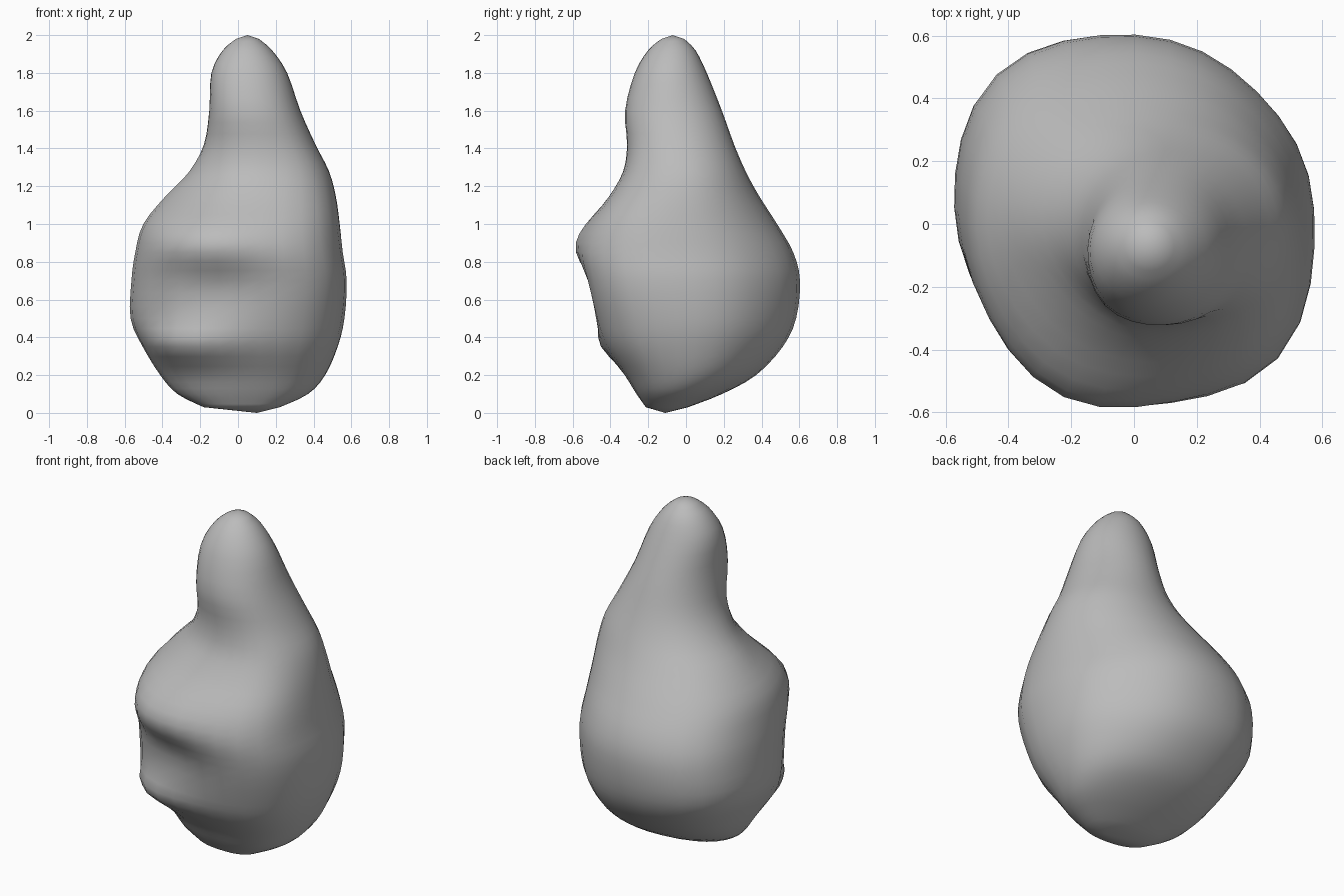
import bpy, bmesh, math

old = bpy.data.objects.get("Cube")
if old:
    bpy.data.objects.remove(old, do_unlink=True)

SIDES = 32
STEPS = 3  # rings added between profile heights

# Side profiles of the pear shape: height, right, left, front, back extents
PROFILE = [
    (.03, .22, -.18, -.21, .01),
    (.1, .37, -.32, -.26, .19),
    (.2, .46, -.41, -.32, .37),
    (.35, .525, -.50, -.42, .51),
    (.5, .56, -.565, -.47, .58),
    (.7, .57, -.56, -.52, .6),
    (.85, .55, -.54, -.54, .565),
    (1, .535, -.5, -.5, .48),
    (1.15, .515, -.39, -.4, .385),
    (1.28, .48, -.26, -.33, .315),
    (1.42, .41, -.18, -.31, .255),
    (1.6, .33, -.15, -.32, .19),
    (1.8, .26, -.14, -.27, .11),
    (1.92, .18, -.08, -.20, .05),
    (1.98, .11, -.01, -.13, -.01),
]

# Lumps and hollows: angle, height, amount, angular width, height width
LUMPS = [
    (-47, .7, .085, 28, .52),    # front corner swelling
    (135, .65, .055, 28, .45),   # back corner swelling
    (45, .6, -.02, 25, .4),      # flattened back corner
    (-110, .9, .065, 32, .13),   # front shelf
    (-125, .36, .08, 28, .1),    # lower lip
    (-100, .65, -.04, 24, .13),  # hollow under the shelf
    (-150, 1.17, -.03, 30, .12), # dip in the shoulder
    (-135, 1.62, .02, 30, .2),   # neck overhang
]


def catmull(a, b, c, d, t):
    return tuple(
        q + t / 2 * (r - p + t * (2 * p - 5 * q + 4 * r - s + t * (3 * (q - r) + s - p)))
        for p, q, r, s in zip(a, b, c, d))


def smooth_rows(rows):
    padded = [rows[0]] + rows + [rows[-1]]
    out = []
    for i in range(len(rows) - 1):
        out += [catmull(*padded[i:i + 4], k / STEPS) for k in range(STEPS)]
    return out + [rows[-1]]


def push(angle, z):
    total = 0
    for at, height, amount, spread, tall in LUMPS:
        turn = (math.degrees(angle) - at + 180) % 360 - 180
        total += amount * math.exp(-(turn / spread) ** 2 - ((z - height) / tall) ** 2)
    return total


def ring(bm, row):
    z, right, left, front, back = row
    cx, cy = (right + left) / 2, (front + back) / 2
    rx, ry = (right - left) / 2, (back - front) / 2
    verts = []
    for i in range(SIDES):
        a = math.tau * i / SIDES
        p = push(a, z)
        verts.append(bm.verts.new((cx + (rx + p) * math.cos(a), cy + (ry + p) * math.sin(a), z)))
    return verts


# Body: rings joined by quads and closed at both ends
bm = bmesh.new()
rings = [ring(bm, row) for row in smooth_rows(PROFILE)]
for low, high in zip(rings, rings[1:]):
    for i in range(SIDES):
        j = (i + 1) % SIDES
        bm.faces.new((low[i], low[j], high[j], high[i]))
base = bm.verts.new((.1, -.11, 0))
tip = bm.verts.new((.05, -.07, 2))
for i in range(SIDES):
    j = (i + 1) % SIDES
    bm.faces.new((base, rings[0][j], rings[0][i]))
    bm.faces.new((tip, rings[-1][i], rings[-1][j]))
bmesh.ops.recalc_face_normals(bm, faces=bm.faces)
mesh = bpy.data.meshes.new("lumpy_body")
bm.to_mesh(mesh)
bm.free()
body = bpy.data.objects.new("lumpy_body", mesh)
bpy.context.collection.objects.link(body)

# Plain grey clay
grey = bpy.data.materials.new("clay_grey")
grey.use_nodes = True
colour = (.5, .5, .5, 1)
grey.diffuse_color = colour
grey.node_tree.nodes["Principled BSDF"].inputs["Base Color"].default_value = colour
mesh.materials.append(grey)
mesh.shade_smooth()
